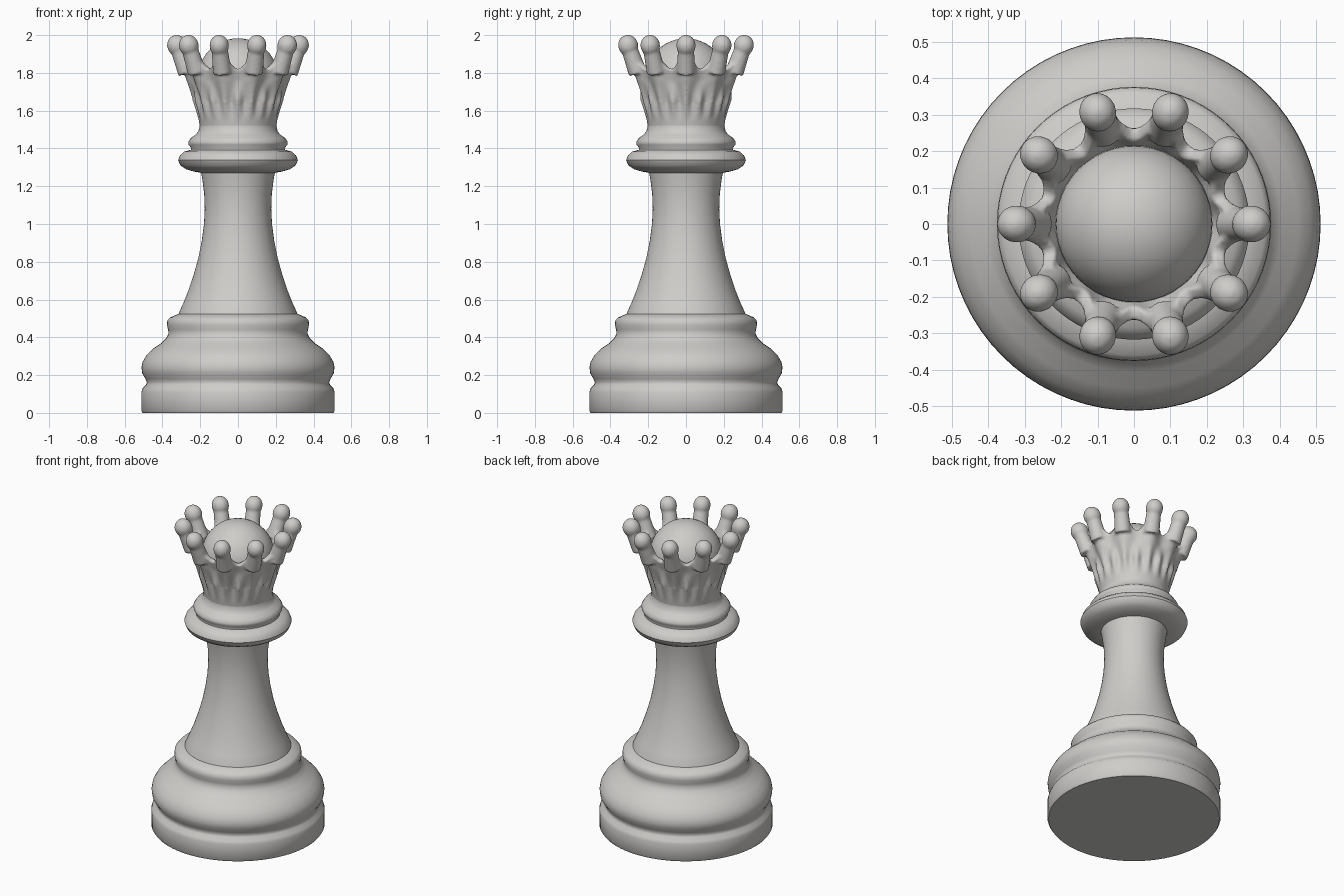
import bpy, bmesh, math
from mathutils import Matrix, Vector

if "Cube" in bpy.data.objects:
    bpy.data.objects.remove(bpy.data.objects["Cube"])

ivory = bpy.data.materials.new("pale grey")
ivory.diffuse_color = (0.62, 0.61, 0.59, 1)
ivory.use_nodes = True
ivory.node_tree.nodes["Principled BSDF"].inputs["Base Color"].default_value = ivory.diffuse_color


def finish(bm, name, angle=40):
    bmesh.ops.recalc_face_normals(bm, faces=bm.faces)
    me = bpy.data.meshes.new(name)
    bm.to_mesh(me)
    bm.free()
    me.materials.append(ivory)
    ob = bpy.data.objects.new(name, me)
    bpy.context.collection.objects.link(ob)
    bpy.ops.object.select_all(action='DESELECT')
    ob.select_set(True)
    bpy.context.view_layer.objects.active = ob
    bpy.ops.object.shade_smooth_by_angle(angle=math.radians(angle))
    return ob


def lathe(name, profile, seg=72):
    bm = bmesh.new()
    rings = [[bm.verts.new((r * math.cos(2 * math.pi * i / seg), r * math.sin(2 * math.pi * i / seg), z))
              for i in range(seg)] for r, z in profile]
    for a, b in zip(rings, rings[1:]):
        for i in range(seg):
            j = (i + 1) % seg
            bm.faces.new((a[i], a[j], b[j], b[i]))
    bm.faces.new(rings[0][::-1])
    bm.faces.new(rings[-1])
    return finish(bm, name)


# Turned foot, stem and collar
lathe("foot", [(.505, 0), (.512, .01), (.512, .11), (.505, .13), (.487, .148), (.483, .162),
               (.49, .18), (.507, .21), (.511, .24), (.505, .27), (.485, .305), (.45, .34),
               (.405, .37), (.38, .395), (.368, .42), (.37, .44), (.376, .465), (.374, .49),
               (.36, .505), (.33, .518), (.30, .53)])
lathe("stem", [(.32, .5), (.313, .53), (.29, .58), (.262, .65), (.235, .73), (.21, .82), (.192, .91),
               (.18, 1.0), (.176, 1.08), (.179, 1.16), (.188, 1.23), (.2, 1.3)])
lathe("collar", [(.19, 1.27), (.235, 1.278), (.275, 1.29), (.305, 1.31), (.317, 1.338), (.308, 1.362),
                 (.285, 1.383), (.25, 1.393), (.25, 1.405), (.262, 1.42), (.263, 1.435), (.25, 1.455),
                 (.225, 1.472), (.21, 1.49), (.203, 1.52), (.203, 1.56)])

# Crown: fluted cup with scalloped rim, fused with ten flared prongs
bm = bmesh.new()
SEG, ROWS = 200, 30


def outer(th, z):
    t = (z - 1.5) / 0.4
    r = 0.2 + 0.055 * t + 0.055 * t * t
    up = max(0, min(1, (z - 1.66) / 0.1))
    low = max(0, 1 - abs(z - 1.65) / 0.1)
    return (r + 0.014 * up * math.cos(10 * th)
            + 0.012 * low * math.cos(20 * th))


rings = []
for k in range(2 * ROWS):
    ring = []
    for i in range(SEG):
        th = 2 * math.pi * i / SEG
        top = 1.855 + 0.035 * math.cos(10 * th)
        if k < ROWS:
            z = 1.5 + (top - 1.5) * k / (ROWS - 1)
            r = outer(th, z)
        else:
            s = (k - ROWS) / (ROWS - 1)
            z = top + (1.7 - top) * s
            r = (outer(th, top) - 0.04) * (1 - s) + 0.19 * s
        ring.append(bm.verts.new((r * math.cos(th), r * math.sin(th), z)))
    rings.append(ring)
for a, b in zip(rings, rings[1:]):
    for i in range(SEG):
        j = (i + 1) % SEG
        bm.faces.new((a[i], a[j], b[j], b[i]))
bm.faces.new(rings[0][::-1])
bm.faces.new(rings[-1])

for n in range(10):
    spin = Matrix.Rotation(n * math.pi / 5, 4, 'Z')
    low, high = Vector((.268, 0, 1.8)), Vector((.322, 0, 1.945))
    tilt = (high - low).to_track_quat('Z', 'X').to_matrix().to_4x4()
    bmesh.ops.create_cone(bm, cap_ends=True, segments=16, radius1=.05, radius2=.042,
                          depth=(high - low).length,
                          matrix=spin @ Matrix.Translation((low + high) / 2) @ tilt)
    bmesh.ops.create_uvsphere(bm, u_segments=16, v_segments=10, radius=.054,
                              matrix=spin @ Matrix.Translation(high) @ tilt
                              @ Matrix.Diagonal((1, .96, 1.06, 1)))
crown = finish(bm, "crown")
rm = crown.modifiers.new("fuse", 'REMESH')
rm.mode = 'VOXEL'
rm.voxel_size = 0.008
rm.use_smooth_shade = True
sm = crown.modifiers.new("soften", 'SMOOTH')
sm.factor, sm.iterations = 0.5, 4

# Ball inside the crown
bm = bmesh.new()
bmesh.ops.create_uvsphere(bm, u_segments=48, v_segments=24, radius=.215,
                          matrix=Matrix.Translation((0, 0, 1.768)))
finish(bm, "crown_ball")
